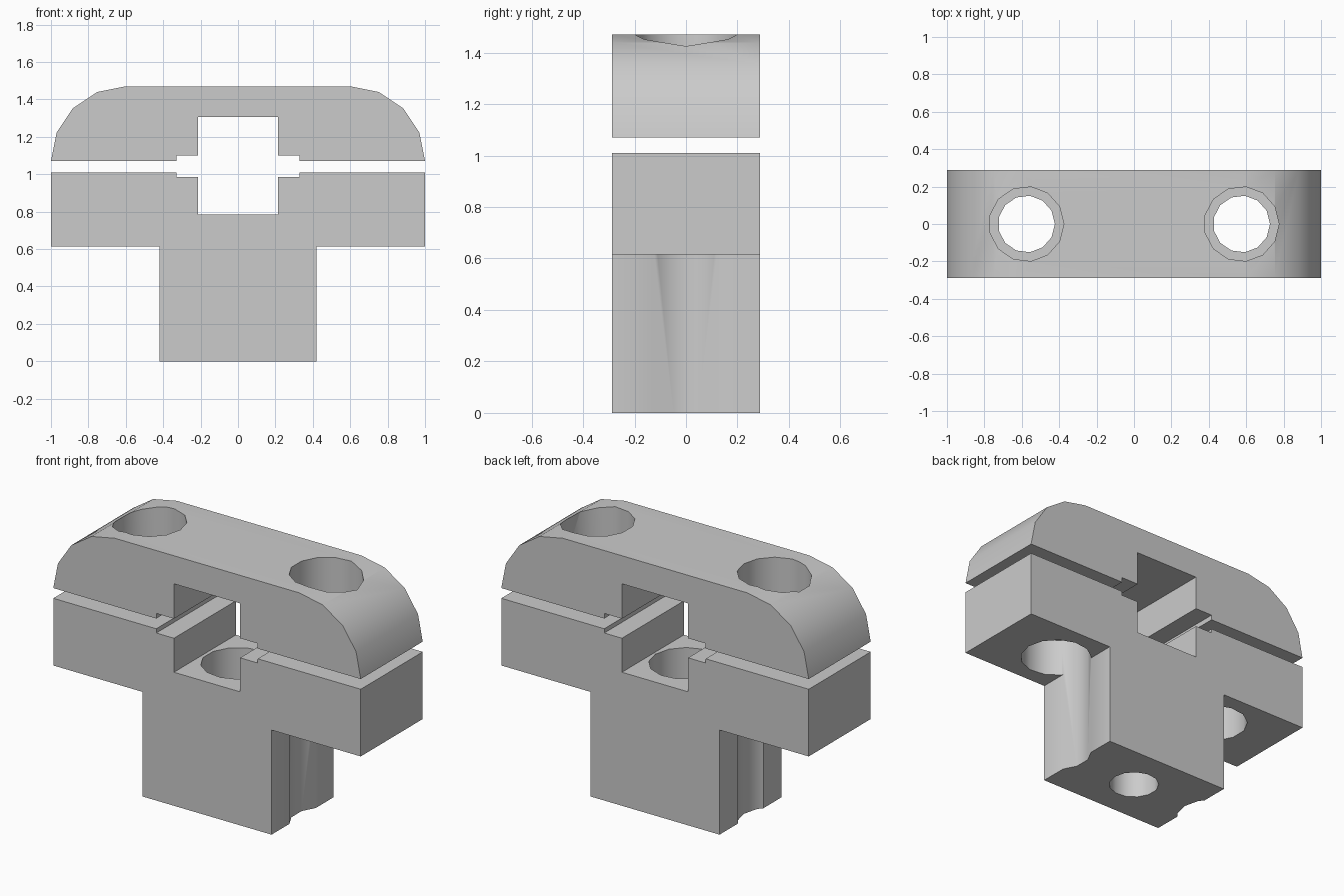
import bpy
import bmesh
import math

if "Cube" in bpy.data.objects:
    bpy.data.objects.remove(bpy.data.objects["Cube"], do_unlink=True)

DEPTH = 0.288      # half thickness along y
BOLT_X = 0.575     # bolt spacing from the centre
WIDE, NARROW = 0.2, 0.152
SIDES = 13

grey = bpy.data.materials.new("light grey")
grey.use_nodes = True
grey.diffuse_color = (0.6, 0.6, 0.6, 1)
grey.node_tree.nodes["Principled BSDF"].inputs["Base Color"].default_value = (0.6, 0.6, 0.6, 1)


def make_object(name, bm):
    bmesh.ops.recalc_face_normals(bm, faces=bm.faces)
    mesh = bpy.data.meshes.new(name)
    bm.to_mesh(mesh)
    bm.free()
    mesh.materials.append(grey)
    obj = bpy.data.objects.new(name, mesh)
    bpy.context.collection.objects.link(obj)
    return obj


def mirrored_block(name, half):
    """Mirror the right half of an x-z outline and extrude it through y."""
    outline = half + [(-x, z) for x, z in reversed(half)]
    bm = bmesh.new()
    face = bm.faces.new([bm.verts.new((x, -DEPTH, z)) for x, z in outline])
    result = bmesh.ops.extrude_face_region(bm, geom=[face])
    verts = [v for v in result["geom"] if isinstance(v, bmesh.types.BMVert)]
    bmesh.ops.translate(bm, verts=verts, vec=(0, 2 * DEPTH, 0))
    return make_object(name, bm)


def bore(target, x, radius, bottom, top):
    """Cut a vertical round hole between two heights."""
    bm = bmesh.new()
    bmesh.ops.create_cone(bm, cap_ends=True, segments=SIDES, radius1=radius,
                          radius2=radius, depth=top - bottom)
    # put one corner of the hole on the +x side
    corner = max(bm.verts, key=lambda v: v.co.x).co
    spin = -math.atan2(corner.y, corner.x)
    c, s = math.cos(spin), math.sin(spin)
    for v in bm.verts:
        px, py = v.co.x, v.co.y
        v.co = (x + c * px - s * py, s * px + c * py, v.co.z + (top + bottom) / 2)
    cutter = make_object("hole_cutter", bm)
    cutter.hide_render = True
    mod = target.modifiers.new("bore", 'BOOLEAN')
    mod.operation = 'DIFFERENCE'
    mod.solver = 'EXACT'
    mod.object = cutter
    bpy.ops.object.select_all(action='DESELECT')
    target.select_set(True)
    bpy.context.view_layer.objects.active = target
    bpy.ops.object.modifier_apply(modifier=mod.name)
    bpy.data.objects.remove(cutter, do_unlink=True)


# Upper clamp: rounded shoulders, central slot with side ledges
shoulder = [(0.6 + 0.4 * math.cos(a), 1.07 + 0.4 * math.sin(a))
            for a in (math.radians(22.5 * i) for i in range(5))]
upper = mirrored_block("upper_clamp", [
    (0.215, 1.305), (0.215, 1.1), (0.33, 1.1), (0.33, 1.07)] + shoulder)

# Lower clamp: wide bar with a slot, standing on a square stem
lower = mirrored_block("lower_clamp", [
    (0.42, 0), (0.42, 0.615), (1, 0.615), (1, 1.01), (0.33, 1.01),
    (0.33, 0.985), (0.215, 0.985), (0.215, 0.785)])

# Bolt holes on both sides, counterbored from the outer faces
for x in (-BOLT_X, BOLT_X):
    bore(upper, x, WIDE, 1.22, 1.7)
    bore(upper, x, NARROW, 1.0, 1.4)
    bore(lower, x, WIDE, -0.1, 0.84)
    bore(lower, x, NARROW, 0.7, 1.1)

# Central mounting hole, counterbored from the slot floor
bore(lower, 0, WIDE, 0.4, 0.9)
bore(lower, 0, 0.14, -0.1, 0.5)

# Smooth the curved walls, keep the corners crisp
for obj in (upper, lower):
    bpy.ops.object.select_all(action='DESELECT')
    obj.select_set(True)
    bpy.context.view_layer.objects.active = obj
    bpy.ops.object.shade_smooth_by_angle(angle=math.radians(32))
